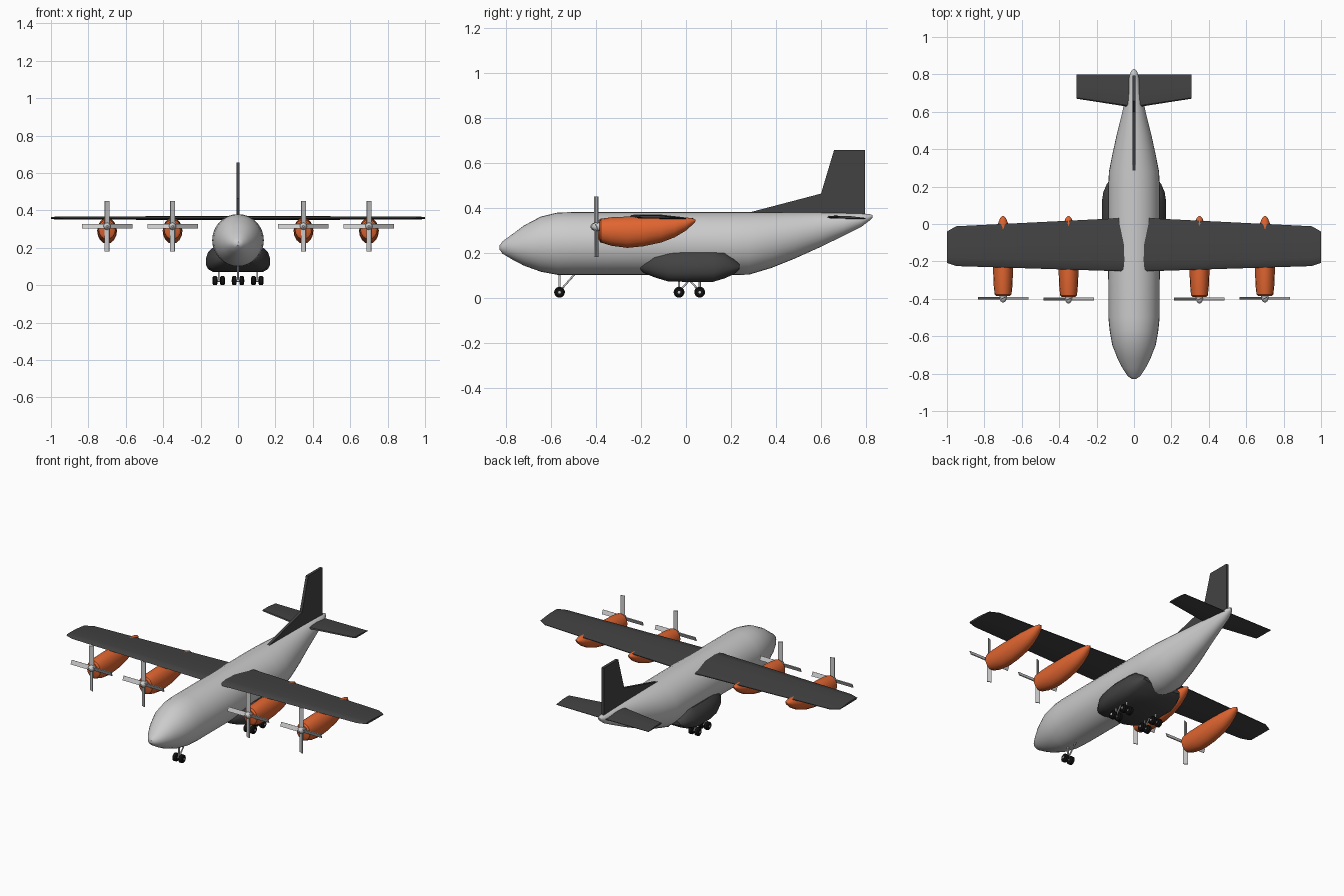
import bpy, bmesh
from math import pi, sin, cos, radians
from mathutils import Vector, Matrix

if "Cube" in bpy.data.objects:
    bpy.data.objects.remove(bpy.data.objects["Cube"])


def material(name, rgb):
    m = bpy.data.materials.new(name)
    m.diffuse_color = (*rgb, 1)
    m.use_nodes = True
    m.node_tree.nodes["Principled BSDF"].inputs["Base Color"].default_value = m.diffuse_color
    return m


ORANGE = material("orange", (0.75, 0.13, 0.03))
DARK = material("dark_grey", (0.055, 0.055, 0.055))
BLACK = material("black", (0.006, 0.006, 0.006))


def finish(name, bm, mat=None, angle=35):
    bmesh.ops.recalc_face_normals(bm, faces=bm.faces)
    me = bpy.data.meshes.new(name)
    bm.to_mesh(me)
    bm.free()
    for p in me.polygons:
        p.use_smooth = True
    me.set_sharp_from_angle(angle=radians(angle))
    if mat:
        me.materials.append(mat)
    ob = bpy.data.objects.new(name, me)
    bpy.context.collection.objects.link(ob)
    return ob


def skin(name, rings, mat=None, angle=35):
    """Closed surface through equal-length rings of points, capped at both ends."""
    bm = bmesh.new()
    rows = [[bm.verts.new(p) for p in ring] for ring in rings]
    n = len(rows[0])
    for a, b in zip(rows, rows[1:]):
        for i in range(n):
            j = (i + 1) % n
            bm.faces.new((a[i], a[j], b[j], b[i]))
    bm.faces.new(rows[0])
    bm.faces.new(rows[-1])
    return finish(name, bm, mat, angle)


def body(name, sections, x=0, sides=24, mat=None):
    """Oval loft along y; each section is (y, z bottom, z top, half width)."""
    rings = []
    for y, lo, hi, w in sections:
        rings.append([(x + w * sin(2 * pi * i / sides), y,
                       (lo + hi) / 2 + (hi - lo) / 2 * cos(2 * pi * i / sides))
                      for i in range(sides)])
    return skin(name, rings, mat)


def rod(name, p, q, r, sides=12, mat=None):
    p, q = Vector(p), Vector(q)
    bm = bmesh.new()
    bmesh.ops.create_cone(bm, cap_ends=True, segments=sides, radius1=r, radius2=r,
                          depth=(q - p).length)
    rot = (q - p).to_track_quat('Z', 'Y').to_matrix().to_4x4()
    bm.transform(Matrix.Translation((p + q) / 2) @ rot)
    return finish(name, bm, mat)


# Fuselage
body("fuselage", [
    (-0.828, 0.213, 0.232, 0.012), (-0.815, 0.195, 0.250, 0.032),
    (-0.77, 0.168, 0.283, 0.062), (-0.72, 0.142, 0.320, 0.088),
    (-0.645, 0.115, 0.360, 0.117), (-0.57, 0.101, 0.378, 0.130),
    (-0.50, 0.100, 0.380, 0.137), (-0.20, 0.100, 0.380, 0.138),
    (0.20, 0.100, 0.380, 0.138), (0.28, 0.102, 0.380, 0.134),
    (0.38, 0.132, 0.380, 0.114), (0.48, 0.172, 0.379, 0.092),
    (0.60, 0.226, 0.378, 0.062), (0.70, 0.275, 0.376, 0.042),
    (0.78, 0.315, 0.374, 0.028), (0.815, 0.342, 0.371, 0.017),
    (0.828, 0.355, 0.367, 0.006)], sides=32)


# Wing and tailplane: thin airfoils spanning both sides
def airfoil(x, le, te, z, t):
    prof = [(0, 0), (0.04, 0.4), (0.2, 0.5), (0.5, 0.45), (1, -0.3),
            (1, -0.5), (0.5, -0.5), (0.1, -0.4)]
    return [(x, le + (te - le) * u, z + t * v) for u, v in prof]


def span(name, stations, z, mat):
    full = [(-x, *s) for x, *s in reversed(stations) if x] + stations
    return skin(name, [airfoil(x, le, te, z, t) for x, le, te, t in full], mat)


span("wing", [(0, -0.255, 0.035, 0.022), (0.95, -0.225, -0.012, 0.016),
              (1.0, -0.208, -0.040, 0.012)], 0.359, DARK)
span("tailplane", [(0, 0.622, 0.798, 0.014), (0.308, 0.67, 0.798, 0.010)], 0.357, DARK)

# Tail fin
fin = [(0.28, 0.378), (0.60, 0.462), (0.658, 0.656), (0.795, 0.656), (0.795, 0.355), (0.30, 0.355)]
skin("tail_fin", [[(x, y, z) for y, z in fin] for x in (-0.008, 0.008)], DARK)

# Landing gear fairing under the fuselage
fairing = []
for y, lo, hi, w in [(-0.205, 0.125, 0.150, 0.085), (-0.185, 0.108, 0.172, 0.105),
                     (-0.14, 0.090, 0.194, 0.135), (-0.08, 0.072, 0.198, 0.158),
                     (0.0, 0.070, 0.200, 0.172), (0.12, 0.070, 0.200, 0.172),
                     (0.17, 0.085, 0.198, 0.164), (0.215, 0.105, 0.170, 0.145),
                     (0.238, 0.125, 0.150, 0.125)]:
    h = hi - lo
    half = [(0.77, 0), (0.93, 0.12), (1, 0.3), (1, 0.55), (0.93, 0.82), (0.8, 1)]
    fairing.append([(w * u, y, lo + h * v) for u, v in half]
                   + [(-w * u, y, lo + h * v) for u, v in reversed(half)])
skin("gear_fairing", fairing, DARK)


# Engines: nacelle, spinner and four-bladed propeller
def engine(name, x, y0):
    body(name + "_nacelle", [
        (y0, 0.262, 0.340, 0.036), (y0 + 0.008, 0.246, 0.350, 0.045),
        (-0.33, 0.230, 0.357, 0.050), (-0.26, 0.221, 0.360, 0.053),
        (-0.19, 0.228, 0.360, 0.052), (-0.11, 0.245, 0.360, 0.048),
        (-0.05, 0.268, 0.358, 0.040), (0.0, 0.298, 0.356, 0.028),
        (0.03, 0.325, 0.352, 0.016), (0.042, 0.338, 0.346, 0.005)],
        x, 16, ORANGE)
    yp, zp = y0 - 0.012, 0.315
    body(name + "_spinner", [(yp + d, zp - r, zp + r, r) for d, r in
                             [(-0.022, 0.005), (-0.016, 0.013), (-0.005, 0.019),
                              (0.008, 0.020), (0.03, 0.019)]], x, 12)
    bm = bmesh.new()
    for k in range(4):
        m = (Matrix.Translation((x, yp, zp)) @ Matrix.Rotation(k * pi / 2, 4, 'Y')
             @ Matrix.Translation((0, 0, 0.072)) @ Matrix.Rotation(radians(25), 4, 'Z')
             @ Matrix.Diagonal((0.026, 0.005, 0.126, 1)))
        bmesh.ops.create_cube(bm, size=1, matrix=m)
    finish(name + "_propeller", bm)


for side, s in (("left", 1), ("right", -1)):
    engine(side + "_inner_engine", s * 0.35, -0.39)
    engine(side + "_outer_engine", s * 0.70, -0.385)


# Landing gear: wheel pairs on an axle with a leg and a brace
def wheel_pair(name, x, y, top, brace_y):
    for side, s in (("left", 1), ("right", -1)):
        c = x + s * 0.02
        prof = [(-0.013, 0.017), (-0.008, 0.024), (0.008, 0.024), (0.013, 0.017)]
        n = 20
        skin(f"{name}_{side}_wheel",
             [[(c + d, y + r * cos(2 * pi * i / n), 0.024 + r * sin(2 * pi * i / n))
               for i in range(n)] for d, r in prof], BLACK)
    rod(name + "_axle", (x - 0.034, y, 0.024), (x + 0.034, y, 0.024), 0.006)
    rod(name + "_leg", (x, y, 0.024), (x, y, top), 0.005)
    rod(name + "_brace", (x, y, 0.028), (x, brace_y, top), 0.004)


wheel_pair("nose_gear", 0, -0.562, 0.115, -0.485)
for side, s in (("left", 1), ("right", -1)):
    wheel_pair(side + "_front_main_gear", s * 0.103, -0.031, 0.085, 0.022)
    wheel_pair(side + "_rear_main_gear", s * 0.103, 0.061, 0.085, 0.008)
